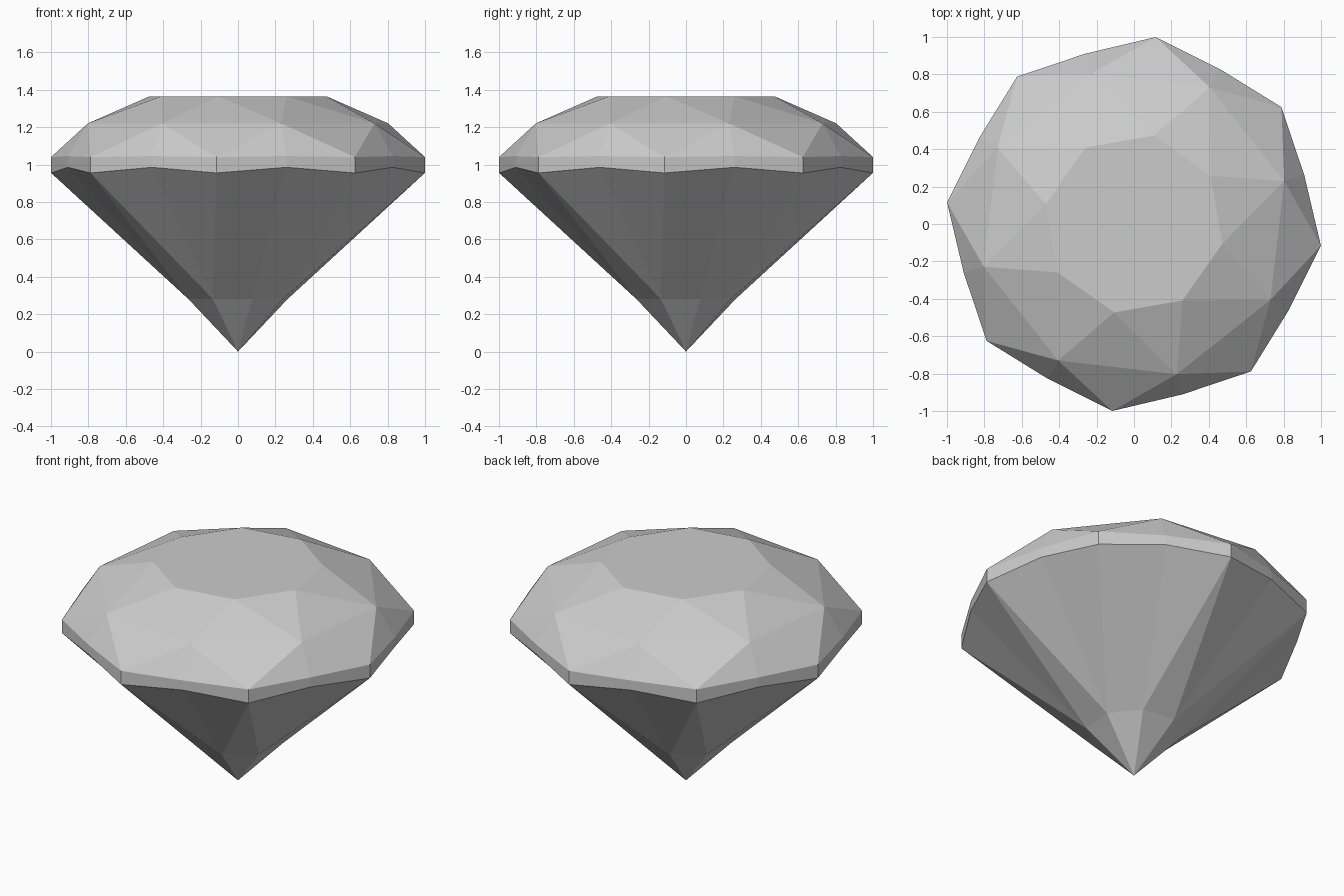
import bpy
import bmesh
from math import cos, sin, radians

cube = bpy.data.objects.get("Cube")
if cube:
    bpy.data.objects.remove(cube, do_unlink=True)

SIDES = 8
STEP = 360 / SIDES
MAIN = -6.6                # angle of the girdle corners
HALF = MAIN + STEP / 2     # angle of the points between corners

grey = bpy.data.materials.new("stone grey")
grey.use_nodes = True
colour = (0.6, 0.6, 0.6, 1)
grey.diffuse_color = colour
grey.node_tree.nodes["Principled BSDF"].inputs["Base Color"].default_value = colour

bm = bmesh.new()


def ring(radius, z, angle):
    """Eight evenly spaced points."""
    turns = [radians(angle + STEP * i) for i in range(SIDES)]
    return [bm.verts.new((radius * cos(a), radius * sin(a), z)) for a in turns]


table = ring(0.484, 1.365, MAIN - 6)
crown = ring(0.835, 1.22, HALF)
corner_top = ring(1.006, 1.04, MAIN)
middle_top = ring(0.947, 1.045, HALF)
corner_low = ring(1.006, 0.955, MAIN)
middle_low = ring(0.947, 0.985, HALF)
pavilion = ring(0.275, 0.28, HALF)
tip = bm.verts.new((0, 0, 0))

bm.faces.new(table)
for i in range(SIDES):
    j = (i + 1) % SIDES
    facets = [
        # crown: star, kite halves, upper girdle facets
        (table[i], crown[i], table[j]),
        (table[j], crown[i], crown[j]),
        (crown[i], corner_top[j], crown[j]),
        (crown[i], corner_top[i], middle_top[i]),
        (crown[i], middle_top[i], corner_top[j]),
        # girdle band
        (corner_top[i], corner_low[i], middle_low[i], middle_top[i]),
        (middle_top[i], middle_low[i], corner_low[j], corner_top[j]),
        # pavilion: lower girdle facets, kite halves
        (corner_low[i], pavilion[i], middle_low[i]),
        (middle_low[i], pavilion[i], corner_low[j]),
        (corner_low[j], pavilion[i], pavilion[j]),
        (pavilion[i], tip, pavilion[j]),
    ]
    for facet in facets:
        bm.faces.new(facet)

bmesh.ops.recalc_face_normals(bm, faces=bm.faces)
mesh = bpy.data.meshes.new("cut_gemstone")
bm.to_mesh(mesh)
bm.free()
mesh.materials.append(grey)
gem = bpy.data.objects.new("cut_gemstone", mesh)
bpy.context.collection.objects.link(gem)
